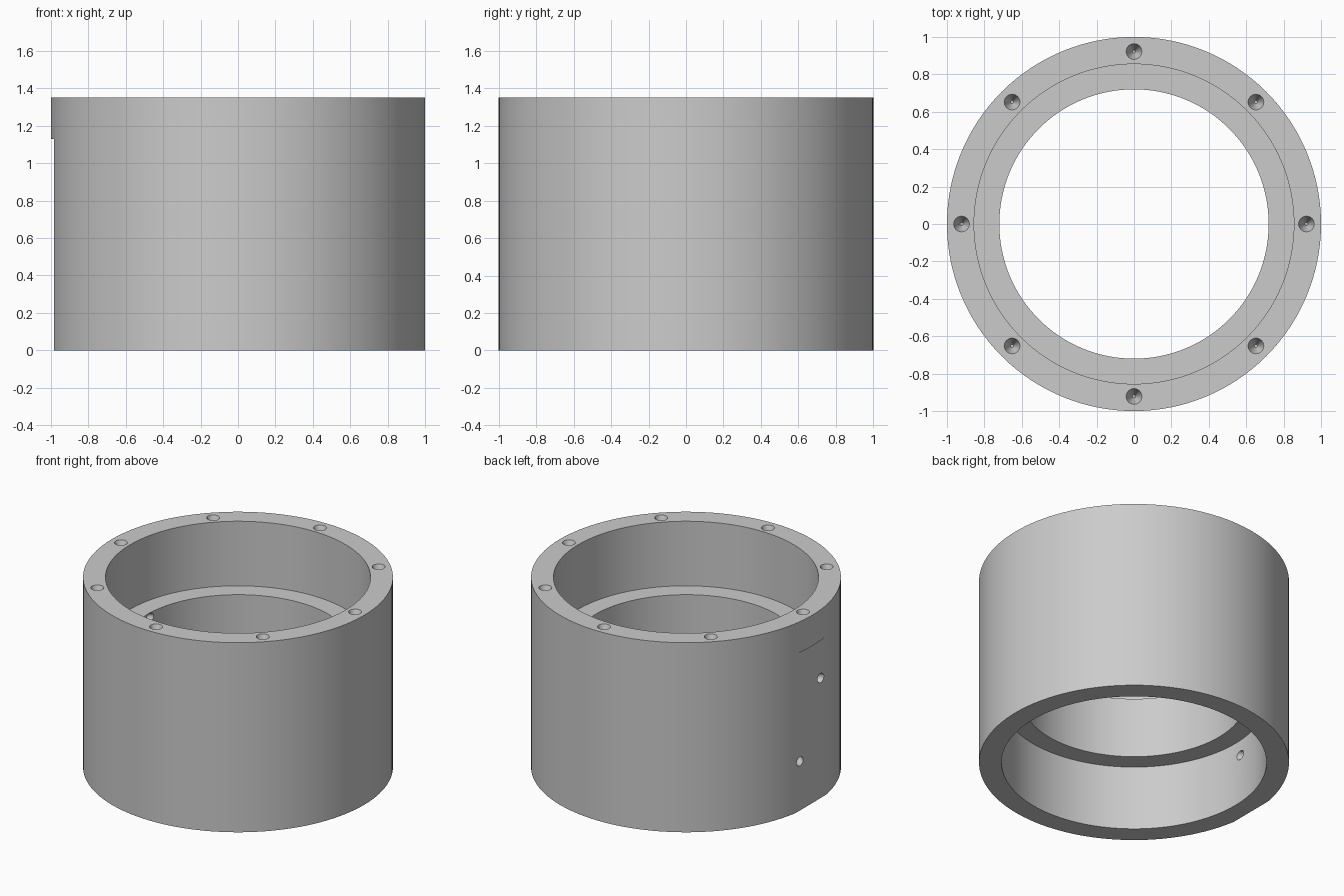
import bpy, bmesh
from math import pi, sin, cos, radians
from mathutils import Vector, Matrix

cube = bpy.data.objects.get("Cube")
if cube:
    bpy.data.objects.remove(cube, do_unlink=True)

HEIGHT, OUTER, BORE, RIB = 1.35, 1.0, 0.855, 0.72
RIB_LOW, RIB_HIGH = 0.46, 0.89
FLAT_X, FLAT_TOP = -0.985, 1.13

grey = bpy.data.materials.new("plain grey")
grey.use_nodes = True
colour = (0.6, 0.6, 0.6, 1)
grey.diffuse_color = colour
grey.node_tree.nodes["Principled BSDF"].inputs["Base Color"].default_value = colour


def make_object(name, bm):
    bmesh.ops.recalc_face_normals(bm, faces=bm.faces)
    mesh = bpy.data.meshes.new(name)
    bm.to_mesh(mesh)
    bm.free()
    mesh.materials.append(grey)
    obj = bpy.data.objects.new(name, mesh)
    bpy.context.collection.objects.link(obj)
    return obj


def lathe(name, profile, steps=128):
    """Revolve a closed (radius, height) profile around the z axis."""
    bm = bmesh.new()
    rings = [[bm.verts.new((r * cos(2 * pi * i / steps), r * sin(2 * pi * i / steps), z))
              for r, z in profile] for i in range(steps)]
    for i in range(steps):
        here, there = rings[i], rings[(i + 1) % steps]
        for j in range(len(profile)):
            k = (j + 1) % len(profile)
            bm.faces.new((here[j], there[j], there[k], here[k]))
    return make_object(name, bm)


def cone_cutter(name, start, end, r1, r2):
    """Tapered or straight round cutter between two points."""
    start, end = Vector(start), Vector(end)
    axis = end - start
    turn = Vector((0, 0, 1)).rotation_difference(axis).to_matrix().to_4x4()
    bm = bmesh.new()
    bmesh.ops.create_cone(bm, cap_ends=True, segments=24, radius1=r1, radius2=r2,
                          depth=axis.length,
                          matrix=Matrix.Translation((start + end) / 2) @ turn)
    return make_object(name, bm)


# Ring body with an inner rib between two wider bores
body = lathe("ring_body", [
    (OUTER, 0), (OUTER, HEIGHT), (BORE, HEIGHT), (BORE, RIB_HIGH),
    (RIB, RIB_HIGH), (RIB, RIB_LOW), (BORE, RIB_LOW), (BORE, 0)])

# Shallow flat on the right side
bm = bmesh.new()
bmesh.ops.create_cube(bm, size=1)
bmesh.ops.scale(bm, vec=(0.2, 1, FLAT_TOP + 0.1), verts=bm.verts)
bmesh.ops.translate(bm, vec=(FLAT_X - 0.1, 0, (FLAT_TOP - 0.1) / 2), verts=bm.verts)
cutters = [make_object("flat_cutter", bm)]

# Two slanted holes through the flat
cutters.append(cone_cutter("lower_hole_cutter", (-1.1, 0.19, 0.35), (-0.8, 0.02, 0.35), 0.032, 0.032))
cutters.append(cone_cutter("upper_hole_cutter", (-1.1, -0.17, 0.855), (-0.6, 0.1, 0.855), 0.032, 0.032))

# Eight tapered screw holes in the top rim
for i in range(8):
    a = radians(45 * i)
    x, y = 0.922 * cos(a), 0.922 * sin(a)
    cutters.append(cone_cutter("screw_hole_cutter", (x, y, HEIGHT - 0.1), (x, y, HEIGHT + 0.01),
                               0.008, 0.0455))

bpy.context.view_layer.objects.active = body
for cutter in cutters:
    cutter.hide_render = True
    mod = body.modifiers.new("cut", "BOOLEAN")
    mod.operation, mod.solver, mod.object = "DIFFERENCE", "EXACT", cutter
    bpy.ops.object.modifier_apply(modifier=mod.name)
    bpy.data.objects.remove(cutter, do_unlink=True)

# Smooth walls, sharp rims
bpy.ops.object.select_all(action="DESELECT")
body.select_set(True)
bpy.ops.object.shade_smooth_by_angle(angle=radians(30))
